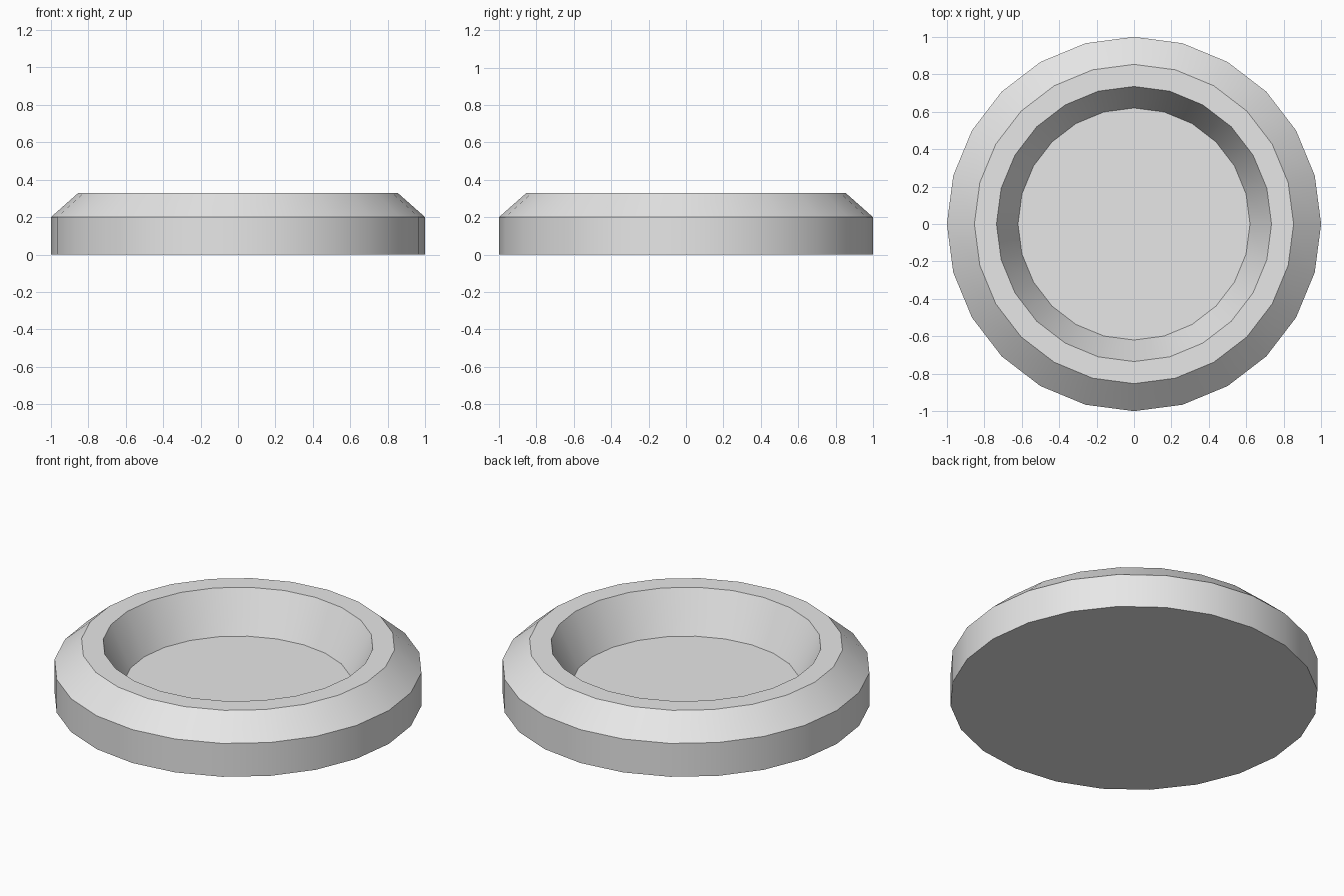
import bpy, bmesh, math

cube = bpy.data.objects.get("Cube")
if cube:
    bpy.data.objects.remove(cube, do_unlink=True)

SIDES = 24

# Single grey material
grey = bpy.data.materials.new("light_grey")
grey.use_nodes = True
grey.diffuse_color = (0.8, 0.8, 0.8, 1)
grey.node_tree.nodes["Principled BSDF"].inputs["Base Color"].default_value = (0.8, 0.8, 0.8, 1)

# Radius and height: base, wall top, bevel top, rim inner edge, recess floor
profile = [(1.0, 0.0), (1.0, 0.2), (0.853, 0.33), (0.735, 0.33), (0.62, 0.09)]

# Rings of the dish
bm = bmesh.new()
rings = []
for radius, z in profile:
    ring = []
    for i in range(SIDES):
        a = math.tau * i / SIDES
        ring.append(bm.verts.new((radius * math.cos(a), radius * math.sin(a), z)))
    rings.append(ring)

# Bands between the rings
for lower, upper in zip(rings, rings[1:]):
    for i in range(SIDES):
        j = (i + 1) % SIDES
        bm.faces.new((lower[i], lower[j], upper[j], upper[i]))

# Underside and recess floor
bm.faces.new(rings[0][::-1])
bm.faces.new(rings[-1])
bmesh.ops.recalc_face_normals(bm, faces=bm.faces)

mesh = bpy.data.meshes.new("round_dish")
bm.to_mesh(mesh)
bm.free()
mesh.materials.append(grey)
dish = bpy.data.objects.new("round_dish", mesh)
bpy.context.collection.objects.link(dish)

# Smooth around the bands, sharp between them
bpy.ops.object.select_all(action="DESELECT")
dish.select_set(True)
bpy.context.view_layer.objects.active = dish
bpy.ops.object.shade_smooth_by_angle(angle=math.radians(30))
